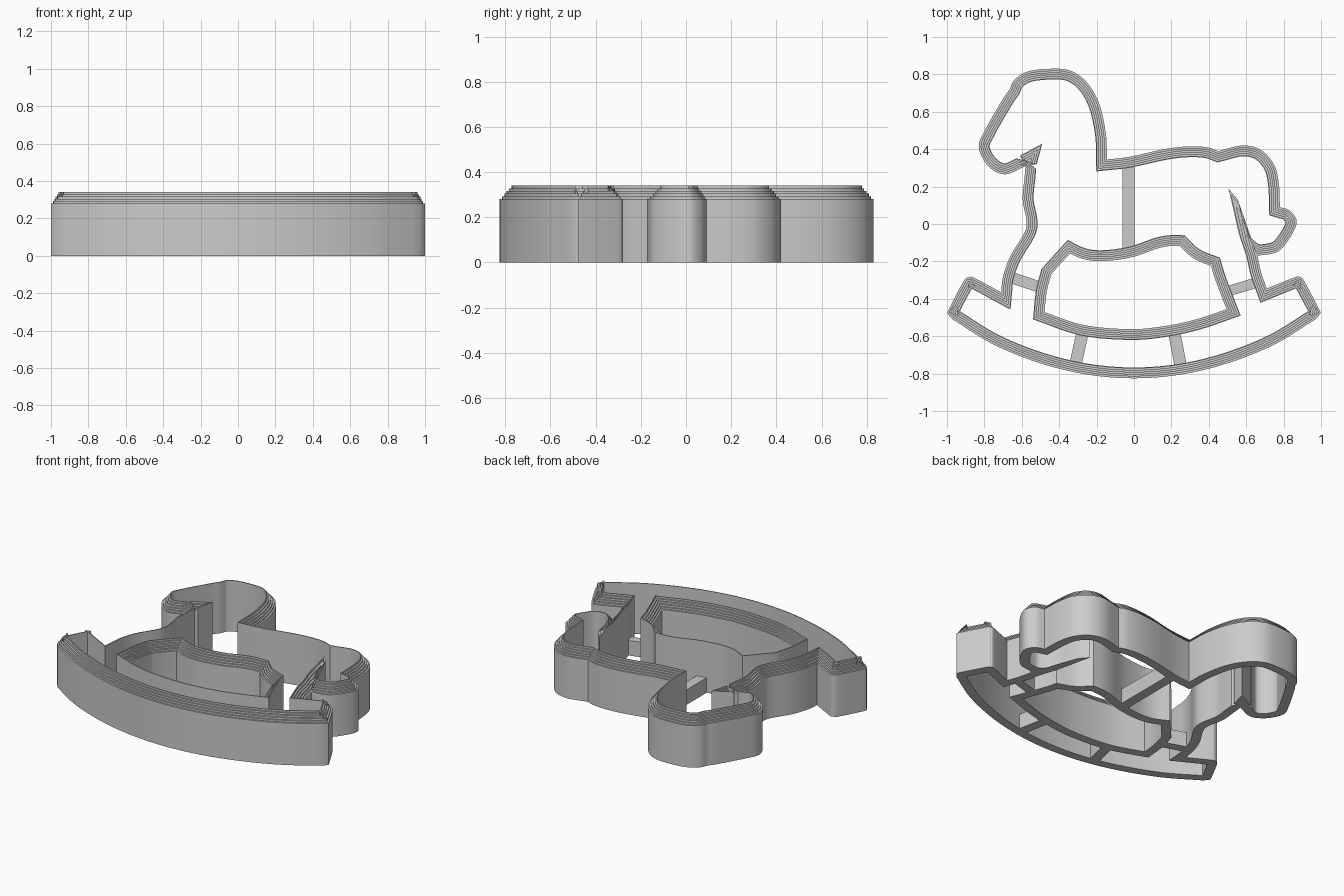
import bpy
import bmesh
import math
from mathutils import Vector

WALL = 0.058        # wall thickness
SHOULDER = 0.28     # height where the blade steps begin
TOP = 0.34          # height of the cutting edge
STEPS = 5
SUBDIV = 5

cube = bpy.data.objects.get("Cube")
if cube:
    bpy.data.objects.remove(cube, do_unlink=True)

grey = bpy.data.materials.new("light_grey")
grey.use_nodes = True
grey.diffuse_color = (0.6, 0.6, 0.6, 1)
grey.node_tree.nodes["Principled BSDF"].inputs["Base Color"].default_value = grey.diffuse_color


def spline(points):
    """Smooth curve through the points (hundredths of a unit), without its last point."""
    pts = [Vector(p) / 100 for p in points]
    if len(pts) == 2:
        return pts[:1]
    ext = [2 * pts[0] - pts[1]] + pts + [2 * pts[-1] - pts[-2]]
    out = []
    for a, b, c, d in zip(ext, ext[1:], ext[2:], ext[3:]):
        for k in range(SUBDIV):
            t = k / SUBDIV
            out.append(0.5 * (2 * b + (c - a) * t + (2 * a - 5 * b + 4 * c - d) * t ** 2
                              + (3 * b - a - 3 * c + d) * t ** 3))
    return out


def trace(runs):
    """Join smooth runs; each run ends in a corner where the next begins."""
    line = []
    for run, following in zip(runs, runs[1:] + runs[:1]):
        line += spline(run + following[:1])
    return line


def inset(line):
    """Mitred offset towards the inside of a clockwise outline."""
    out = []
    for a, b, c in zip(line[-1:] + line[:-1], line, line[1:] + line[:1]):
        u, v = (b - a).normalized(), (c - b).normalized()
        n1, n2 = Vector((u.y, -u.x)), Vector((v.y, -v.x))
        m = (n1 + n2).normalized()
        out.append(b + m * WALL / max(m.dot(n1), 0.45))
    return out


def finish(name, bm):
    bmesh.ops.remove_doubles(bm, verts=bm.verts, dist=0.0002)
    bmesh.ops.recalc_face_normals(bm, faces=bm.faces)
    mesh = bpy.data.meshes.new(name)
    bm.to_mesh(mesh)
    bm.free()
    mesh.materials.append(grey)
    obj = bpy.data.objects.new(name, mesh)
    bpy.context.collection.objects.link(obj)
    bpy.ops.object.select_all(action='DESELECT')
    obj.select_set(True)
    bpy.context.view_layer.objects.active = obj
    bpy.ops.object.shade_smooth_by_angle(angle=math.radians(30))


def wall(name, back, blade):
    """Closed wall: upright on the blade side, stepped towards it on the back side."""
    profile = [(1, 0), (0, 0), (0, SHOULDER)]
    for k in range(1, STEPS + 1):
        t = 0.9 * k / STEPS
        rise = (TOP - SHOULDER) / STEPS
        profile += [(t, SHOULDER + rise * (k - 1)), (t, SHOULDER + rise * k)]
    profile.append((1, TOP))
    bm = bmesh.new()
    rings = [[bm.verts.new((*q.lerp(p, t), z)) for t, z in profile]
             for q, p in zip(back, blade)]
    for r, s in zip(rings, rings[1:] + rings[:1]):
        for i in range(len(profile)):
            bm.faces.new((r[i - 1], r[i], s[i], s[i - 1]))
    finish(name, bm)


def bar(name, start, end, width=0.065, height=0.1):
    """Low brace lying on the ground between two walls."""
    a, b = Vector(start) / 100, Vector(end) / 100
    along = (b - a).normalized()
    side = Vector((-along.y, along.x)) * width / 2
    bm = bmesh.new()
    base = bm.faces.new([bm.verts.new((*p, 0)) for p in (a - side, b - side, b + side, a + side)])
    top = bmesh.ops.extrude_face_region(bm, geom=[base], use_keep_orig=True)["geom"]
    bmesh.ops.translate(bm, vec=(0, 0, height),
                        verts=[g for g in top if isinstance(g, bmesh.types.BMVert)])
    finish(name, bm)


# Outer outline, clockwise from the chin notch
head = [(-58, 31), (-69, 26.5), (-78, 31), (-83, 41), (-79.5, 50.5), (-70, 67)]
crown = [(-66.5, 72), (-64, 77), (-57, 81.5), (-45, 83), (-34, 82), (-25, 75.5),
         (-18.5, 64), (-15, 48)]
back = [(-14.5, 34.5), (-2, 36), (16, 40), (29, 41.5), (39, 41)]
rump = [(45, 39), (58, 42), (68, 39.5), (75, 31.5), (77.5, 21)]
tail = [(78, 9), (83.5, 7), (87, 1), (83, -8), (76.5, -15)]
hind_leg = [(66, -17), (68, -26)]
right_tip = [(71, -34.5), (86, -28.5), (89, -28.5), (91, -30.5), (99, -45.5), (99.5, -48)]
rocker = [(97, -51), (75, -64.5), (50, -74.5), (25, -80.5), (0, -82.5), (-25, -80.5),
          (-50, -74.5), (-75, -64.5)]
left_tip = [(-97, -51), (-99.5, -48), (-99, -45.5), (-91, -30.5), (-88, -28.5), (-85, -29)]
front_leg = [(-71, -36.5), (-70, -28), (-66, -17), (-58.5, -4.5), (-57.5, 2),
             (-59.5, 13), (-58.5, 25)]
outer = trace([head, crown, back, rump, tail, hind_leg, right_tip, rocker, left_tip, front_leg])
inner = inset(outer)

# Sharp tongues that reach inwards from the chin and tail notches
tongues = [
    (head[0], [(-61, 36.5), (-49, 43), (-52, 32)]),
    (hind_leg[0], [(66, -10.5), (61, -6), (57.5, 4), (55.5, 13), (50.5, 19), (53.5, 6),
                   (56, -5), (60, -17)]),
]
for notch, tongue in tongues:
    i = min(range(len(outer)), key=lambda k: (outer[k] - Vector(notch) / 100).length)
    outer[i:i + 1] = [outer[i]] * len(tongue)
    inner[i:i + 1] = [Vector(p) / 100 for p in tongue]
wall("outline_wall", outer, inner)

# Closed wall around the opening under the belly, blade on its outside
belly = trace([
    [(-35.5, -8.5), (-26, -13), (-16, -14), (-2, -12), (11, -7.5), (19, -6)],
    [(27, -6), (35, -13.5)],
    [(46, -18), (49, -28)],
    [(57, -49), (35, -56.5), (16, -60.5), (-3, -62), (-29, -59.5)],
    [(-54, -51), (-52.5, -36)],
    [(-49.5, -24)],
])
wall("belly_wall", inset(belly), belly)

# Low braces
bar("body_brace", (-3, 33), (-3, -15))
bar("front_leg_brace", (-66, -28.5), (-48, -34.5), 0.06)
bar("hind_leg_brace", (50, -36), (65, -31.5), 0.055)
bar("left_rocker_brace", (-27.5, -58), (-31.5, -76))
bar("right_rocker_brace", (21.5, -58), (25, -76))
